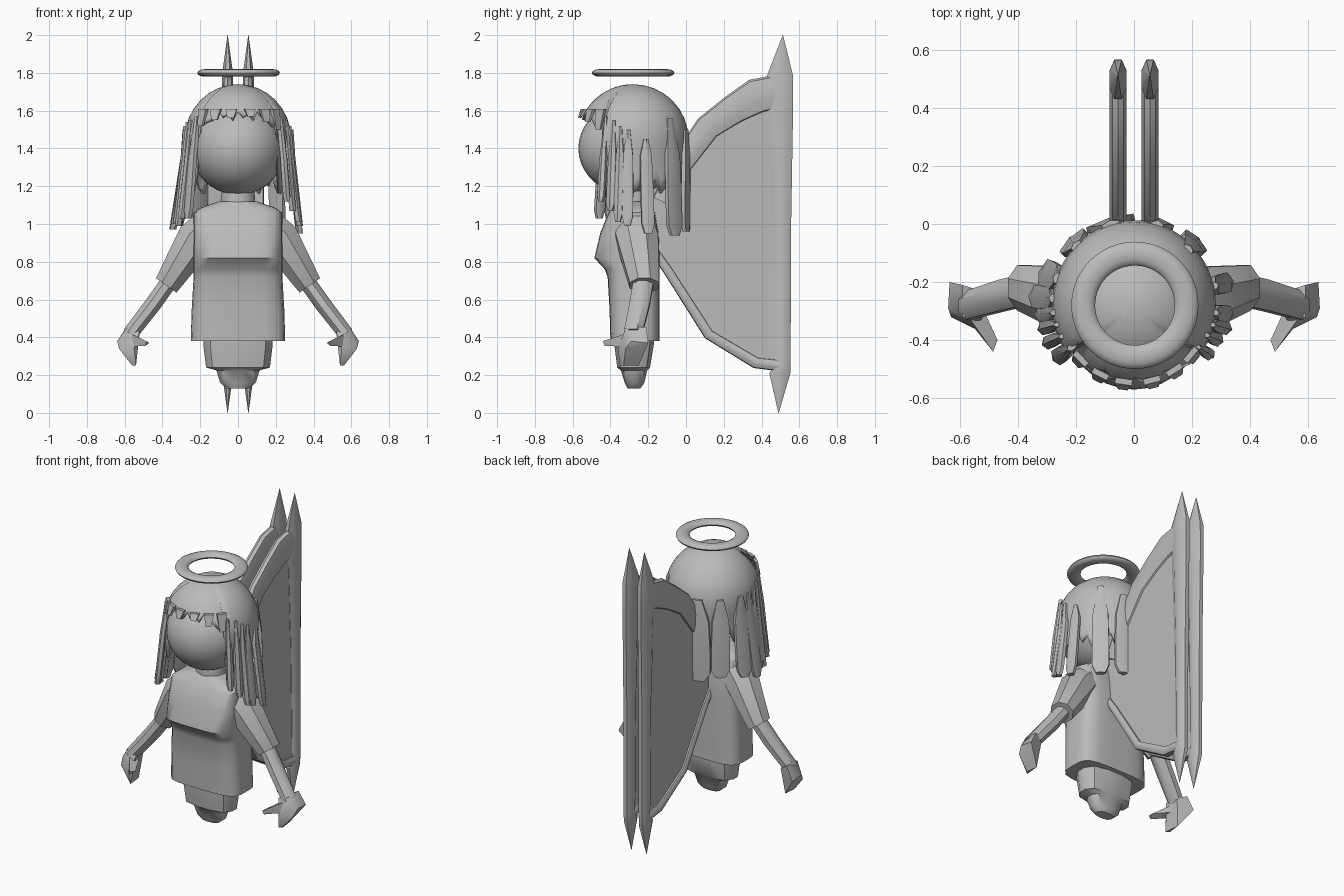
import bpy, bmesh, math
from mathutils import Vector as V

if "Cube" in bpy.data.objects:
    bpy.data.objects.remove(bpy.data.objects["Cube"])

grey = bpy.data.materials.new("plain grey")
grey.diffuse_color = (0.5, 0.5, 0.5, 1)
grey.use_nodes = True
grey.node_tree.nodes["Principled BSDF"].inputs["Base Color"].default_value = grey.diffuse_color
YC = -0.28  # depth of the body axis


def finish(name, bm, angle=40):
    bmesh.ops.recalc_face_normals(bm, faces=bm.faces)
    me = bpy.data.meshes.new(name)
    bm.to_mesh(me)
    bm.free()
    ob = bpy.data.objects.new(name, me)
    bpy.context.collection.objects.link(ob)
    me.materials.append(grey)
    bpy.ops.object.select_all(action='DESELECT')
    ob.select_set(True)
    bpy.context.view_layer.objects.active = ob
    bpy.ops.object.shade_smooth_by_angle(angle=math.radians(angle))
    return ob


def loft(name, rings, n=12, power=2.0, angle=40):
    """Rings of (centre, half axis u, half axis v) joined into a closed tube."""
    bm = bmesh.new()
    loops = []
    for c, u, v in rings:
        loop = []
        for i in range(n):
            a = 2 * math.pi * (i + 0.5) / n
            ca, sa = math.cos(a), math.sin(a)
            k = (abs(ca) ** power + abs(sa) ** power) ** (-1 / power)
            loop.append(bm.verts.new(V(c) + V(u) * ca * k + V(v) * sa * k))
        loops.append(loop)
    for a, b in zip(loops, loops[1:]):
        for i in range(n):
            j = (i + 1) % n
            bm.faces.new((a[i], a[j], b[j], b[i]))
    bm.faces.new(loops[0])
    bm.faces.new(loops[-1])
    return finish(name, bm, angle)


def hull(name, pts):
    bm = bmesh.new()
    for p in pts:
        bm.verts.new(p)
    bmesh.ops.convex_hull(bm, input=bm.verts)
    return finish(name, bm)


def stack(name, rows, n, power):
    """Upright loft from rows of (z, half width, front y, back y)."""
    return loft(name, [((0, (f + b) / 2, z), (w, 0, 0), (0, (b - f) / 2, 0))
                       for z, w, f, b in rows], n, power)


# head and neck
bm = bmesh.new()
bmesh.ops.create_uvsphere(bm, u_segments=32, v_segments=20, radius=1)
for v in bm.verts:
    v.co = V((v.co.x * 0.25, -0.30 + v.co.y * 0.27, 1.40 + v.co.z * 0.245))
finish("head", bm)
stack("neck", [(1.03, 0.10, -0.37, -0.19), (1.22, 0.085, -0.36, -0.2)], 16, 2)

# shirt with a raised chest
stack("shirt", [(0.38, 0.25, -0.40, -0.14), (0.55, 0.245, -0.405, -0.14),
                (0.72, 0.235, -0.415, -0.14), (0.76, 0.235, -0.43, -0.14),
                (0.82, 0.235, -0.485, -0.14), (0.95, 0.235, -0.455, -0.145),
                (1.06, 0.235, -0.41, -0.165), (1.085, 0.20, -0.39, -0.18),
                (1.12, 0.10, -0.36, -0.20)], 28, 4.5)

# stepped lower body
stack("lower_body", [(0.42, 0.185, -0.38, -0.17), (0.36, 0.185, -0.38, -0.17),
                     (0.24, 0.17, -0.365, -0.19), (0.225, 0.115, -0.345, -0.205),
                     (0.16, 0.095, -0.325, -0.22), (0.13, 0.06, -0.31, -0.24)], 12, 3)

# halo
bm = bmesh.new()
rows = []
for i in range(48):
    a = 2 * math.pi * i / 48
    rows.append([])
    for j in range(12):
        b = 2 * math.pi * j / 12
        r = 0.178 + 0.041 * math.cos(b)
        rows[-1].append(bm.verts.new((0.003 + r * math.cos(a), YC + r * math.sin(a),
                                      1.80 + 0.02 * math.sin(b))))
for i in range(48):
    p, q = rows[i], rows[(i + 1) % 48]
    for j in range(12):
        k = (j + 1) % 12
        bm.faces.new((p[j], q[j], q[k], p[k]))
finish("halo", bm)


# hair cap: dome with a ragged lower edge and an opening for the face
def cap_bottom(i):
    d = abs(i - 28) * 360 / 56           # degrees away from the front
    if d < 57:
        return (1.60, 1.57, 1.585, 1.555)[i % 4] - (0.04 if d > 38 else 0)
    return (1.20, 1.24, 1.16, 1.19, 1.27)[i % 5]


bm = bmesh.new()
cols = []
for i in range(56):
    az = math.radians(90 + i * 360 / 56)
    zb = cap_bottom(i)
    col = []
    for k in range(1, 13):
        s = k / 12
        if zb > 1.45:
            th = s * math.acos((zb - 1.45) / 0.29)
            z, r = 1.45 + 0.29 * math.cos(th), math.sin(th)
        elif s <= 2 / 3:
            th = s * 1.5 * math.pi / 2
            z, r = 1.45 + 0.29 * math.cos(th), math.sin(th)
        else:
            t = (s - 2 / 3) * 3
            z, r = 1.45 + (zb - 1.45) * t, 1 - 0.05 * t
        col.append(bm.verts.new((0.282 * r * math.cos(az), YC + 0.293 * r * math.sin(az), z)))
    cols.append(col)
top = bm.verts.new((0, YC, 1.74))
for i in range(56):
    p, q = cols[i], cols[(i + 1) % 56]
    bm.faces.new((top, p[0], q[0]))
    for k in range(11):
        bm.faces.new((p[k], p[k + 1], q[k + 1], q[k]))
cap = finish("hair_cap", bm)
sol = cap.modifiers.new("thickness", 'SOLIDIFY')
sol.thickness = 0.02
sol.offset = -1

# hanging locks: tip x, tip y, tip z, width, top z
locks = [(-0.345, -0.25, 0.97, 0.07, 1.50), (-0.325, -0.31, 1.00, 0.05, 1.52),
         (-0.315, -0.36, 0.99, 0.04, 1.54), (-0.30, -0.41, 1.03, 0.04, 1.55),
         (-0.265, -0.46, 1.03, 0.05, 1.57), (-0.31, -0.17, 0.99, 0.09, 1.50),
         (0.325, -0.31, 0.99, 0.05, 1.50), (0.32, -0.36, 1.01, 0.04, 1.52),
         (0.29, -0.40, 1.07, 0.04, 1.55), (0.26, -0.45, 1.12, 0.035, 1.57),
         (0.325, -0.20, 0.95, 0.06, 1.45), (0.21, -0.06, 0.94, 0.09, 1.56),
         (0.08, 0.0, 0.96, 0.10, 1.50), (-0.08, 0.0, 0.97, 0.15, 1.50),
         (-0.21, -0.06, 1.0, 0.10, 1.50)]
for n, (x, y, z, w, zt) in enumerate(locks):
    out = V((x / 0.28, (y - YC) / 0.293, 0)).normalized()
    r = math.sqrt(1 - ((zt - 1.45) / 0.29) ** 2)
    start = V((out.x * 0.28 * r, YC + out.y * 0.29 * r, zt))
    bulge = V((out.x * 0.285, YC + out.y * 0.295, 1.36))
    tip = V((x, y, z))
    side = V((-out.y, out.x, 0)) * w / 2
    path = [(start, 0.35), (bulge, 0.9), (bulge.lerp(tip, 0.5), 1),
            (bulge.lerp(tip, 0.87), 1), (tip, 0.55)]
    loft("hair_lock_%d" % (n + 1), [(p, side * k * 1.2, out * 0.019) for p, k in path], 6, 3)

# fringe tufts hanging over the forehead
for n, (deg, zb) in enumerate([(-46, 1.52), (-27, 1.55), (-8, 1.56), (14, 1.57), (33, 1.54), (50, 1.50)]):
    a = math.radians(deg - 90)
    out, tang = V((math.cos(a), math.sin(a), 0)), V((-math.sin(a), math.cos(a), 0))
    rings = [((out.x * 0.255, YC + out.y * 0.265, 1.61), tang * 0.035, out * 0.012),
             ((out.x * 0.275, YC + out.y * 0.287, zb), tang * 0.02, out * 0.008)]
    loft("fringe_tuft_%d" % (n + 1), rings, 4, 4)

for s, label in ((-1, "left"), (1, "right")):
    def arm_ring(x, y, z, h, d):
        return ((s * x, y, z), (s * 0.82 * h, 0, 0.57 * h), (0, d, 0))

    # sleeve, arm, hand
    loft(label + "_sleeve", [arm_ring(0.15, -0.27, 0.99, 0.10, 0.10),
                             arm_ring(0.22, -0.26, 0.925, 0.105, 0.115),
                             arm_ring(0.38, -0.22, 0.675, 0.068, 0.08)], 8, 3)
    loft(label + "_arm", [arm_ring(0.34, -0.22, 0.73, 0.045, 0.055),
                          arm_ring(0.45, -0.245, 0.575, 0.045, 0.055),
                          arm_ring(0.57, -0.28, 0.42, 0.042, 0.05)], 8, 3)
    hull(label + "_hand", [(s * x, y, z) for x, y, z in (
        (0.52, -0.32, 0.43), (0.53, -0.23, 0.42), (0.59, -0.21, 0.455), (0.59, -0.32, 0.45),
        (0.64, -0.29, 0.38), (0.635, -0.20, 0.37), (0.63, -0.32, 0.34), (0.55, -0.36, 0.34),
        (0.55, -0.24, 0.34), (0.54, -0.35, 0.25), (0.55, -0.25, 0.25), (0.56, -0.33, 0.25))])
    hull(label + "_thumb", [(s * x, y, z) for x, y, z in (
        (0.57, -0.32, 0.42), (0.58, -0.32, 0.35), (0.53, -0.27, 0.40), (0.53, -0.30, 0.36),
        (0.47, -0.40, 0.37), (0.485, -0.44, 0.38), (0.49, -0.43, 0.355))])

    # wing: rear post with spiked ends, upper bone, lower bone, thin web
    X = s * 0.055
    loft(label + "_wing_post", [((X, y, z), (0.03 * min(1, h / 0.04), 0, 0), (0, h, 0)) for y, z, h in (
        (0.49, 0.0, 0.001), (0.497, 0.21, 0.056), (0.512, 0.26, 0.042), (0.507, 1.0, 0.05),
        (0.499, 1.58, 0.068), (0.498, 1.79, 0.068), (0.513, 2.0, 0.001))], 8, 4)

    def bone(name, pts):
        rings = []
        for i, (y, z, h) in enumerate(pts):
            a, b = pts[max(i - 1, 0)], pts[min(i + 1, len(pts) - 1)]
            d = V((0, b[0] - a[0], b[1] - a[1])).normalized()
            rings.append(((X, y, z), (0.03, 0, 0), V((0, -d.z, d.y)) * h))
        loft(name, rings, 10, 2.8)

    bone(label + "_wing_upper_bone", [(-0.13, 1.12, 0.05), (-0.03, 1.31, 0.06), (0.115, 1.51, 0.07),
                                      (0.25, 1.605, 0.08), (0.37, 1.675, 0.095), (0.48, 1.70, 0.09)])
    bone(label + "_wing_lower_bone", [(-0.18, 0.87, 0.025), (-0.10, 0.76, 0.025), (0.12, 0.415, 0.028),
                                      (0.37, 0.265, 0.03), (0.50, 0.25, 0.03)])
    bm = bmesh.new()
    f = bm.faces.new([bm.verts.new((X - 0.01, y, z)) for y, z in (
        (-0.18, 0.87), (0.12, 0.415), (0.37, 0.265), (0.50, 0.25), (0.48, 1.68),
        (0.25, 1.60), (0.115, 1.50), (-0.03, 1.31), (-0.18, 1.12))])
    ext = bmesh.ops.extrude_face_region(bm, geom=[f])
    bmesh.ops.translate(bm, vec=(0.02, 0, 0),
                        verts=[g for g in ext["geom"] if isinstance(g, bmesh.types.BMVert)])
    finish(label + "_wing_web", bm)
